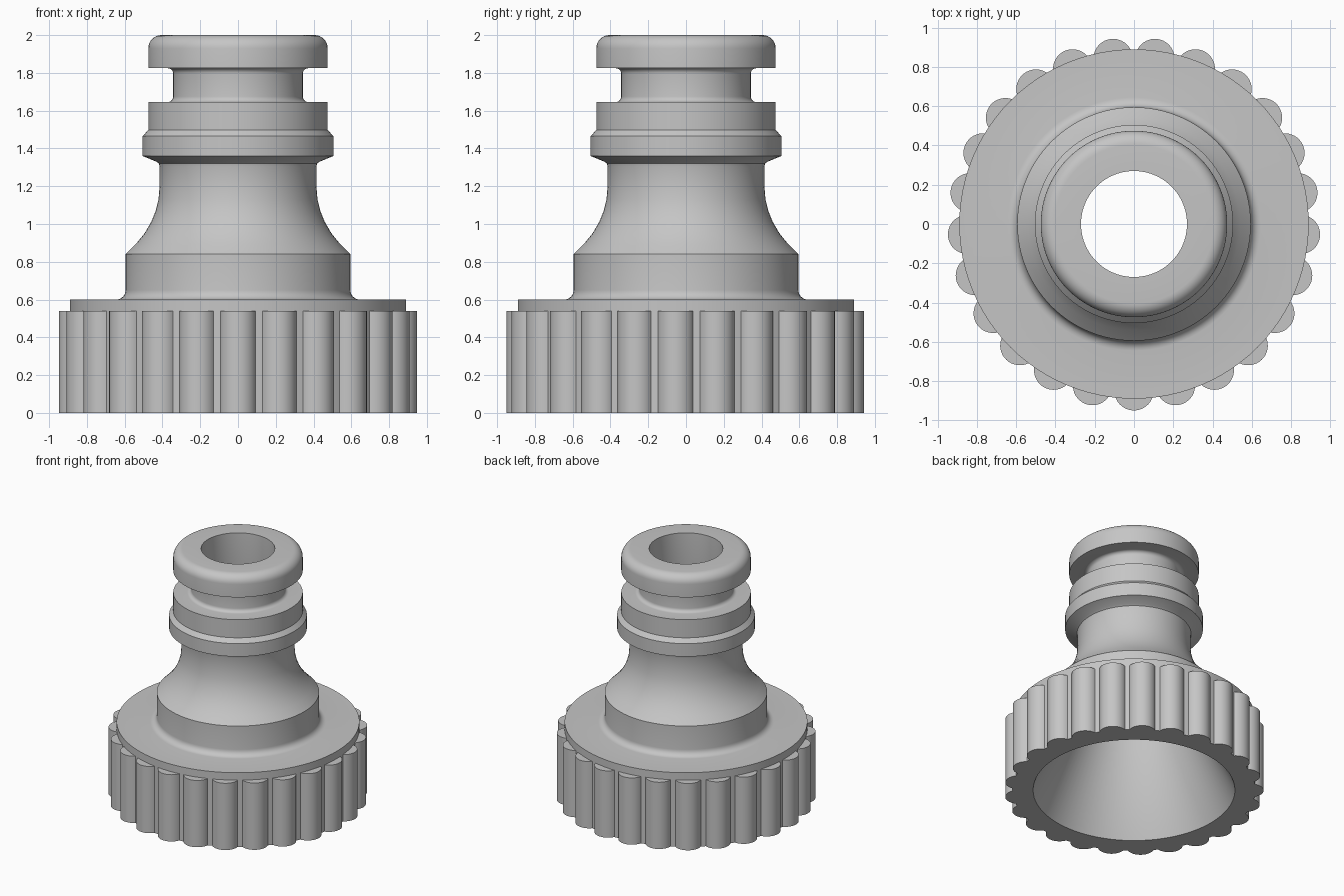
import bpy, bmesh
from math import sin, cos, pi, radians

if "Cube" in bpy.data.objects:
    bpy.data.objects.remove(bpy.data.objects["Cube"], do_unlink=True)

SEGMENTS = 96
RIB_COUNT = 25

grey = bpy.data.materials.new("grey_plastic")
grey.use_nodes = True
colour = (0.56, 0.56, 0.56, 1)
grey.diffuse_color = colour
grey.node_tree.nodes["Principled BSDF"].inputs["Base Color"].default_value = colour


def arc(cx, cz, r, start, end, steps=6):
    """Points on a circle arc, angles in degrees."""
    angles = [radians(start + (end - start) * i / steps) for i in range(steps + 1)]
    return [(cx + r * cos(a), cz + r * sin(a)) for a in angles]


def finish(name, bm):
    bmesh.ops.recalc_face_normals(bm, faces=bm.faces[:])
    mesh = bpy.data.meshes.new(name)
    bm.to_mesh(mesh)
    bm.free()
    mesh.materials.append(grey)
    obj = bpy.data.objects.new(name, mesh)
    bpy.context.collection.objects.link(obj)
    bpy.ops.object.select_all(action='DESELECT')
    obj.select_set(True)
    bpy.context.view_layer.objects.active = obj
    bpy.ops.object.shade_smooth_by_angle(angle=radians(28))
    return obj


def lathe(name, profile):
    """Revolve a closed (radius, z) outline around the z axis."""
    bm = bmesh.new()
    rings = []
    for i in range(SEGMENTS):
        a = 2 * pi * i / SEGMENTS
        rings.append([bm.verts.new((r * cos(a), r * sin(a), z)) for r, z in profile])
    n = len(profile)
    for i in range(SEGMENTS):
        here, there = rings[i], rings[(i + 1) % SEGMENTS]
        for j in range(n):
            k = (j + 1) % n
            bm.faces.new((here[j], there[j], there[k], here[k]))
    return finish(name, bm)


# Collar skirt and its flat shoulder
outline = [(0.74, 0), (0.89, 0), (0.89, 0.6)]
# Fillet into the lower barrel
outline += arc(0.645, 0.65, 0.05, 270, 180)
# Flared shoulder up to the neck
outline += [(0.595, 0.84), (0.54, 0.895), (0.495, 0.95), (0.46, 1.01),
            (0.436, 1.07), (0.421, 1.13), (0.415, 1.2), (0.415, 1.305)]
# Stop ring and seal land
outline += [(0.419, 1.32), (0.432, 1.33), (0.505, 1.36), (0.505, 1.465),
            (0.475, 1.498), (0.475, 1.645)]
# Groove with rounded corners
outline += arc(0.373, 1.675, 0.03, 270, 180)
outline += arc(0.373, 1.795, 0.03, 180, 90)
# Rounded nose
outline += [(0.475, 1.825)]
outline += arc(0.405, 1.93, 0.07, 0, 90, 8)
# Bore, inner taper and conical socket
outline += [(0.27, 2.0), (0.27, 1.15), (0.445, 0.8), (0.445, 0.605)]
lathe("connector_body", outline)

# Rounded grip ribs around the collar
bm = bmesh.new()
section = arc(0.85, 0, 0.1, -72, 72, 16)
for i in range(RIB_COUNT):
    a = 2 * pi * i / RIB_COUNT - pi / 2
    base = [bm.verts.new((x * cos(a) - y * sin(a), x * sin(a) + y * cos(a), 0))
            for x, y in section]
    face = bm.faces.new(base)
    top = bmesh.ops.extrude_face_region(bm, geom=[face], use_keep_orig=True)["geom"]
    verts = [v for v in top if isinstance(v, bmesh.types.BMVert)]
    bmesh.ops.translate(bm, verts=verts, vec=(0, 0, 0.54))
finish("grip_ribs", bm)
